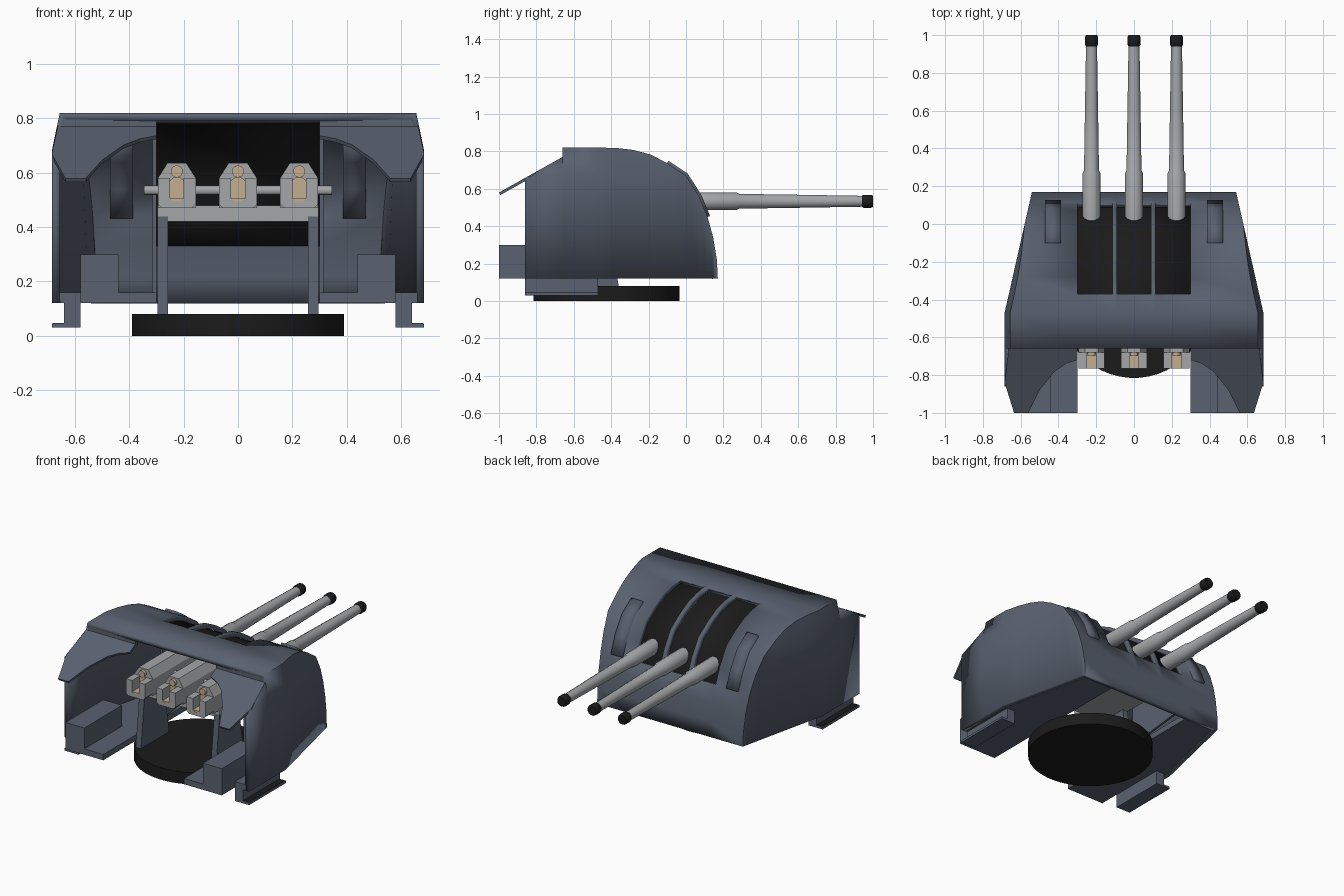
import bpy, bmesh, math
from mathutils import Vector

if "Cube" in bpy.data.objects:
    bpy.data.objects.remove(bpy.data.objects["Cube"], do_unlink=True)


def material(name, rgb):
    m = bpy.data.materials.new(name)
    m.use_nodes = True
    m.diffuse_color = (*rgb, 1)
    m.node_tree.nodes["Principled BSDF"].inputs["Base Color"].default_value = (*rgb, 1)
    return m


SLATE = material("slate_grey", (0.10, 0.12, 0.16))
STEEL = material("light_steel", (0.37, 0.38, 0.39))
BLACK = material("black", (0.011, 0.011, 0.011))
BRASS = material("pale_brass", (0.56, 0.42, 0.28))


def finish(name, bm, mat, thickness=0, smooth=False):
    bmesh.ops.remove_doubles(bm, verts=bm.verts, dist=0.0005)
    bmesh.ops.recalc_face_normals(bm, faces=bm.faces)
    if thickness:  # open sheets: make sure the top faces outwards
        top = max(bm.faces, key=lambda f: abs(f.normal.z))
        if top.normal.z < 0:
            bmesh.ops.reverse_faces(bm, faces=bm.faces)
    me = bpy.data.meshes.new(name)
    bm.to_mesh(me)
    bm.free()
    me.materials.append(mat)
    ob = bpy.data.objects.new(name, me)
    bpy.context.collection.objects.link(ob)
    if smooth:
        bpy.ops.object.select_all(action='DESELECT')
        ob.select_set(True)
        bpy.context.view_layer.objects.active = ob
        bpy.ops.object.shade_smooth_by_angle(angle=math.radians(30))
    if thickness:
        mod = ob.modifiers.new("thickness", 'SOLIDIFY')
        mod.thickness = thickness
        mod.offset = -1
    return ob


def prism(name, axis, pts, a, b, mat):
    """Extrude a 2D outline along an axis from a to b."""
    bm = bmesh.new()
    i = "xyz".index(axis)

    def place(p, t):
        c = list(p)
        c.insert(i, t)
        return bm.verts.new(c)
    lo, hi = [place(p, a) for p in pts], [place(p, b) for p in pts]
    bm.faces.new(lo)
    bm.faces.new(hi)
    for k in range(len(pts)):
        n = (k + 1) % len(pts)
        bm.faces.new((lo[k], lo[n], hi[n], hi[k]))
    return finish(name, bm, mat)


def box(name, x0, x1, y0, y1, z0, z1, mat):
    return prism(name, "z", [(x0, y0), (x1, y0), (x1, y1), (x0, y1)], z0, z1, mat)


def lathe(name, axis, at, rings, mat, sides=12):
    """Stack of rings (position, radius) along x, y or z, capped at the ends."""
    bm = bmesh.new()
    i = "xyz".index(axis)
    loops = []
    for t, r in rings:
        loop = []
        for k in range(sides):
            a = math.tau * (k + 0.5) / sides
            c = [at[0] + r * math.cos(a), at[1] + r * math.sin(a)]
            c.insert(i, t)
            loop.append(bm.verts.new(c))
        loops.append(loop)
    for p, q in zip(loops, loops[1:]):
        for k in range(sides):
            n = (k + 1) % sides
            bm.faces.new((p[k], p[n], q[n], q[k]))
    bm.faces.new(loops[0])
    bm.faces.new(loops[-1])
    return finish(name, bm, mat, smooth=True)


# Curved front and roof outline (y, z), from front foot to rear roof edge
P = [(.17, .12), (.165, .22), (.145, .34), (.115, .45), (.07, .56), (0, .67),
     (-.1, .737), (-.19, .783), (-.28, .807), (-.37, .818), (-.47, .82), (-.66, .82)]
SLOT_ROWS = range(3, 9)


def half_width(y, z):
    w = .685 - max(0, y + .47) * .226
    return w - max(0, z - .68) * .21


def offset(d):
    out = []
    for k, p in enumerate(P):
        a, b = Vector(P[max(k - 1, 0)]), Vector(P[min(k + 1, len(P) - 1)])
        t = (b - a).normalized()
        out.append((p[0] + t.y * d, p[1] - t.x * d))
    return out


def strip(name, rows, x0, x1, mat, thickness):
    bm = bmesh.new()
    v = [[bm.verts.new((x, y, z)) for x in (x0, x1)] for y, z in rows]
    for p, q in zip(v, v[1:]):
        bm.faces.new((p[0], p[1], q[1], q[0]))
    return finish(name, bm, mat, thickness, True)


# Shield shell: slotted front and roof plus both side walls
bm = bmesh.new()
inner = [-.30, -.115, -.09, .09, .115, .30]
grid = []
for y, z in P:
    w = half_width(y, z)
    grid.append([bm.verts.new((x, y, z)) for x in [-w] + inner + [w]])
for r in range(len(P) - 1):
    for c in range(7):
        if not (r in SLOT_ROWS and c in (1, 3, 5)):
            bm.faces.new((grid[r][c], grid[r][c + 1], grid[r + 1][c + 1], grid[r + 1][c]))
for s in (-1, 1):
    cols = []
    for y, z in P + [(-.66, .77), (-.86, .658)]:
        heights = (.12, min(.68, z), z)
        cols.append([bm.verts.new((s * half_width(y, h), y, h)) for h in heights])
    for p, q in zip(cols, cols[1:]):
        if p[0].co.y - q[0].co.y < .001:
            continue
        for k in (0, 1):
            co = []
            for vert in (p[k], q[k], q[k + 1], p[k + 1]):
                if all((vert.co - o.co).length > .0005 for o in co):
                    co.append(vert)
            if len(co) > 2:
                bm.faces.new(co)
bmesh.ops.delete(bm, geom=[v for v in bm.verts if not v.link_faces], context='VERTS')
finish("shield_shell", bm, SLATE, .03, True)

# Dark curved blast screen behind the slots
strip("blast_screen", offset(-.032)[2:11], -.3, .3, BLACK, .008)

for s, side in ((1, "left"), (-1, "right")):
    def mbox(name, x0, x1, *rest):
        box(side + "_" + name, s * x0, s * x1, *rest)

    # Raised pad on the front curve
    strip(side + "_front_pad", offset(.014)[3:7], s * .387, s * .47, SLATE, .06)

    # Rear eave with a curved inner edge
    bm = bmesh.new()
    edge = [(.30, -.64), (.30, -.72), (.36, -.74), (.42, -.78), (.50, -.88), (.56, -1),
            (.635, -1), (.685, -.84), (.66, -.64)]
    bm.faces.new([bm.verts.new((s * x, y, .77 + (y + .66) * .56)) for x, y in edge])
    finish(side + "_rear_eave", bm, SLATE, .015)
    mbox("rear_fascia", .30, .65, -.66, -.63, .755, .80, SLATE)

    # Side floor, bench and inner partition
    floor = [(.30, -1), (.58, -1), (.58, -.86), (.66, -.86), (.66, -.47), (.53, .14), (.30, .14)]
    prism(side + "_floor", "z", [(s * x, y) for x, y in floor], .121, .16, SLATE)
    mbox("bench", .44, .58, -1, -.6, .14, .30, SLATE)
    prism(side + "_partition", "x", [(-.37, .16)] + offset(-.02)[1:10], s * .30, s * .315, SLATE)

    # Outward-open channel under the side wall
    mbox("channel_back", .58, .64, -.86, -.47, .03, .125, SLATE)
    mbox("channel_floor", .64, .685, -.86, -.47, .03, .045, SLATE)
    mbox("channel_lining", .64, .68, -.855, -.475, .045, .048, BLACK)

    # Tapered cradle leg
    prism(side + "_cradle_leg", "x", [(-.66, .08), (-.36, .08), (-.42, .44), (-.62, .44)],
          s * .258, s * .297, SLATE)

# Base ring, cradle bed and trunnion shaft
lathe("base_disk", "z", (0, -.425), [(0, .39), (.08, .39)], BLACK, 48)
box("cradle_bed", -.297, .297, -.62, -.25, .42, .48, STEEL)
lathe("trunnion_shaft", "x", (-.45, .535), [(-.345, .018), (.345, .018)], STEEL)

# Three guns
AXIS = .533
for gx, label in ((-.225, "right"), (0, "centre"), (.225, "left")):
    def shifted(pts):
        return [(gx + x, z) for x, z in pts]

    lathe(label + "_barrel", "y", (gx, AXIS),
          [(-.3, .05), (.03, .05), (.27, .048), (.285, .041), (.6, .036), (.95, .030)], STEEL)
    lathe(label + "_muzzle", "y", (gx, AXIS),
          [(.94, .031), (.95, .036), (.99, .036), (1, .031)], BLACK)
    prism(label + "_breech", "y", shifted([(-.07, .47), (.07, .47), (.07, .58), (.035, .635),
                                           (-.035, .635), (-.07, .58)]), -.68, -.2, STEEL)
    prism(label + "_loading_tray", "y",
          shifted([(-.055, .47), (.055, .47), (.07, .485), (.07, .58), (.025, .58), (.025, .505),
                   (.012, .494), (-.012, .494), (-.025, .505), (-.025, .58), (-.07, .58),
                   (-.07, .485)]), -.765, -.675, STEEL)
    prism(label + "_tray_lining", "y",
          shifted([(-.012, .494), (.012, .494), (.025, .505), (-.025, .505)]), -.764, -.68, BRASS)
    prism(label + "_breech_face", "y",
          shifted([(-.025, .5), (.025, .5), (.025, .572), (.012, .583), (-.012, .583),
                   (-.025, .572)]), -.686, -.679, BRASS)
    lathe(label + "_breech_plug", "y", (gx, .605), [(-.70, .022), (-.67, .022)], BRASS, 16)
